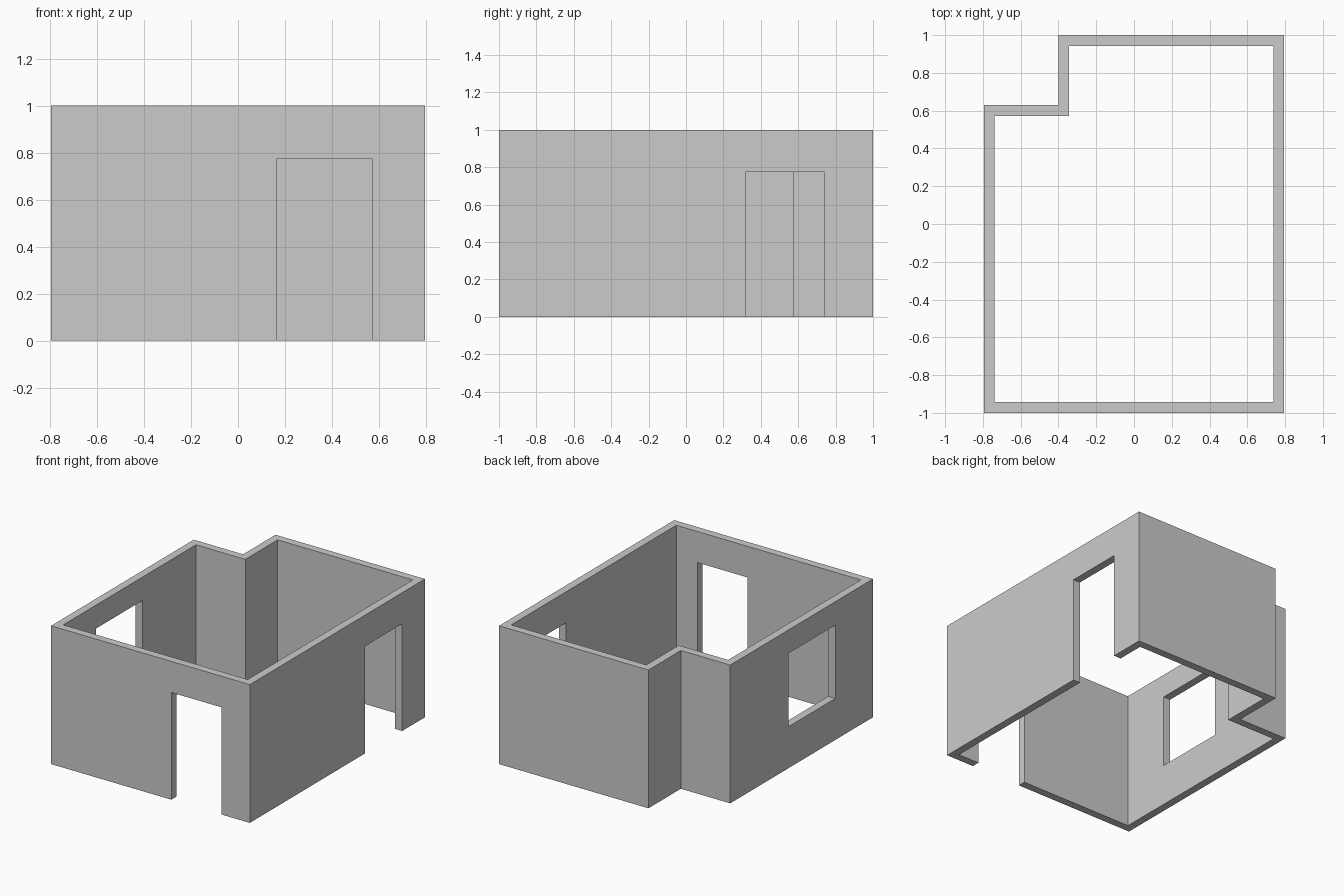
import bpy, bmesh

if "Cube" in bpy.data.objects:
    bpy.data.objects.remove(bpy.data.objects["Cube"])

T = 0.057          # wall thickness
X, Y, H = 0.795, 1.0, 1.0
NX, NY = -0.4, 0.63  # notch corner at back left

outer = [(-X, -Y), (X, -Y), (X, Y), (NX, Y), (NX, NY), (-X, NY)]
inner = [(-X + T, -Y + T), (X - T, -Y + T), (X - T, Y - T),
         (NX + T, Y - T), (NX + T, NY - T), (-X + T, NY - T)]

# Wall ring: outer and inner outlines joined at top and bottom
bm = bmesh.new()
ob, ot, ib, it = [[bm.verts.new((x, y, z)) for x, y in ring]
                  for ring, z in ((outer, 0), (outer, H), (inner, 0), (inner, H))]
n = len(outer)
for i in range(n):
    j = (i + 1) % n
    for a, b in ((ob, ot), (ot, it), (it, ib), (ib, ob)):
        bm.faces.new((a[i], a[j], b[j], b[i]))
bmesh.ops.recalc_face_normals(bm, faces=bm.faces)
mesh = bpy.data.meshes.new("room_walls")
bm.to_mesh(mesh)
bm.free()
walls = bpy.data.objects.new("room_walls", mesh)
bpy.context.collection.objects.link(walls)


def cut_opening(name, lo, hi):
    """Cut a box-shaped opening between two corners out of the walls."""
    centre = [(a + b) / 2 for a, b in zip(lo, hi)]
    bpy.ops.mesh.primitive_cube_add(size=1, location=centre)
    cutter = bpy.context.object
    cutter.name = name
    cutter.scale = [b - a for a, b in zip(lo, hi)]
    cutter.hide_render = True
    bpy.context.view_layer.objects.active = walls
    mod = walls.modifiers.new(name, 'BOOLEAN')
    mod.operation = 'DIFFERENCE'
    mod.solver = 'EXACT'
    mod.object = cutter
    bpy.ops.object.modifier_apply(modifier=name)
    bpy.data.objects.remove(cutter)


# Doorways and window
cut_opening("front_doorway", (0.167, -1.1, -0.1), (0.57, -0.9, 0.775))
cut_opening("right_doorway", (0.7, 0.317, -0.1), (0.9, 0.74, 0.775))
cut_opening("left_window", (-0.9, -0.57, 0.30), (-0.7, -0.035, 0.83))
